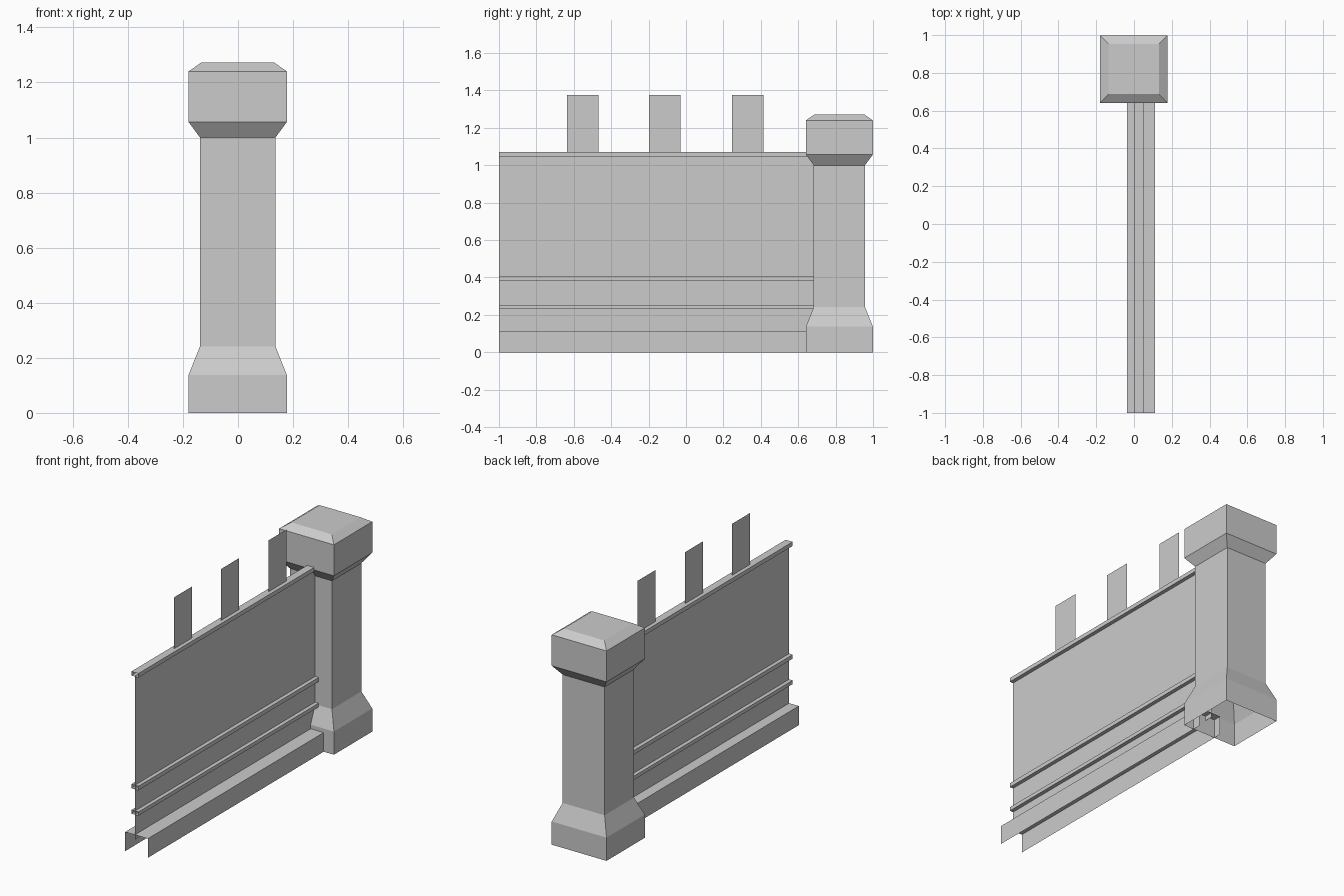
import bpy

# Remove the default object
cube = bpy.data.objects.get("Cube")
if cube:
    bpy.data.objects.remove(cube, do_unlink=True)

# Single grey material
stone = bpy.data.materials.new("light_grey")
stone.use_nodes = True
grey = (0.6, 0.6, 0.6, 1)
stone.diffuse_color = grey
stone.node_tree.nodes["Principled BSDF"].inputs["Base Color"].default_value = grey

WALL_START, WALL_END = -1.0, 0.69
PANEL_X = 0.026


def add_mesh(name, verts, faces):
    mesh = bpy.data.meshes.new(name)
    mesh.from_pydata(verts, [], faces)
    mesh.materials.append(stone)
    obj = bpy.data.objects.new(name, mesh)
    bpy.context.collection.objects.link(obj)
    return obj


def sweep(name, profile, y0=WALL_START, y1=WALL_END, closed=False):
    """Extrude an (x, z) profile along y, leaving the ends open."""
    n = len(profile)
    verts = [(x, y, z) for y in (y0, y1) for x, z in profile]
    faces = []
    for i in range(n if closed else n - 1):
        j = (i + 1) % n
        faces.append((i, j, n + j, n + i))
    return add_mesh(name, verts, faces)


def square_tower(name, cx, cy, profile):
    """Stack square rings of (half width, z); capped on top, open below."""
    corners = ((-1, -1), (1, -1), (1, 1), (-1, 1))
    verts = [(cx + sx * r, cy + sy * r, z) for r, z in profile for sx, sy in corners]
    faces = []
    for k in range(len(profile) - 1):
        for i in range(4):
            j = (i + 1) % 4
            a, b = 4 * k, 4 * k + 4
            faces.append((a + i, a + j, b + j, b + i))
    top = 4 * (len(profile) - 1)
    faces.append((top, top + 1, top + 2, top + 3))
    return add_mesh(name, verts, faces)


# Pillar with flared foot and chamfered cap
square_tower("pillar", -0.001, 0.82, [
    (0.179, 0), (0.179, 0.137), (0.137, 0.242), (0.137, 1.0),
    (0.179, 1.057), (0.179, 1.24), (0.133, 1.272)])

# Thin wall panel
sweep("wall_panel", [(PANEL_X, 0.085), (PANEL_X, 1.05)])

# Base channel, open underneath
sweep("wall_base", [(0.111, 0), (0.111, 0.113), (-0.037, 0.113), (-0.037, 0)])

# Horizontal rails wrapped around the panel
for name, low, high in (("lower_rail", 0.232, 0.254),
                        ("middle_rail", 0.382, 0.406),
                        ("top_rail", 1.048, 1.072)):
    sweep(name, [(0.003, low), (0.049, low), (0.049, high), (0.003, high)], closed=True)

# Flat upright slats above the top rail
for i, y in enumerate((-0.552, -0.113, 0.331)):
    sweep(f"slat_{i + 1}", [(PANEL_X, 1.072), (PANEL_X, 1.376)], y - 0.084, y + 0.084)
